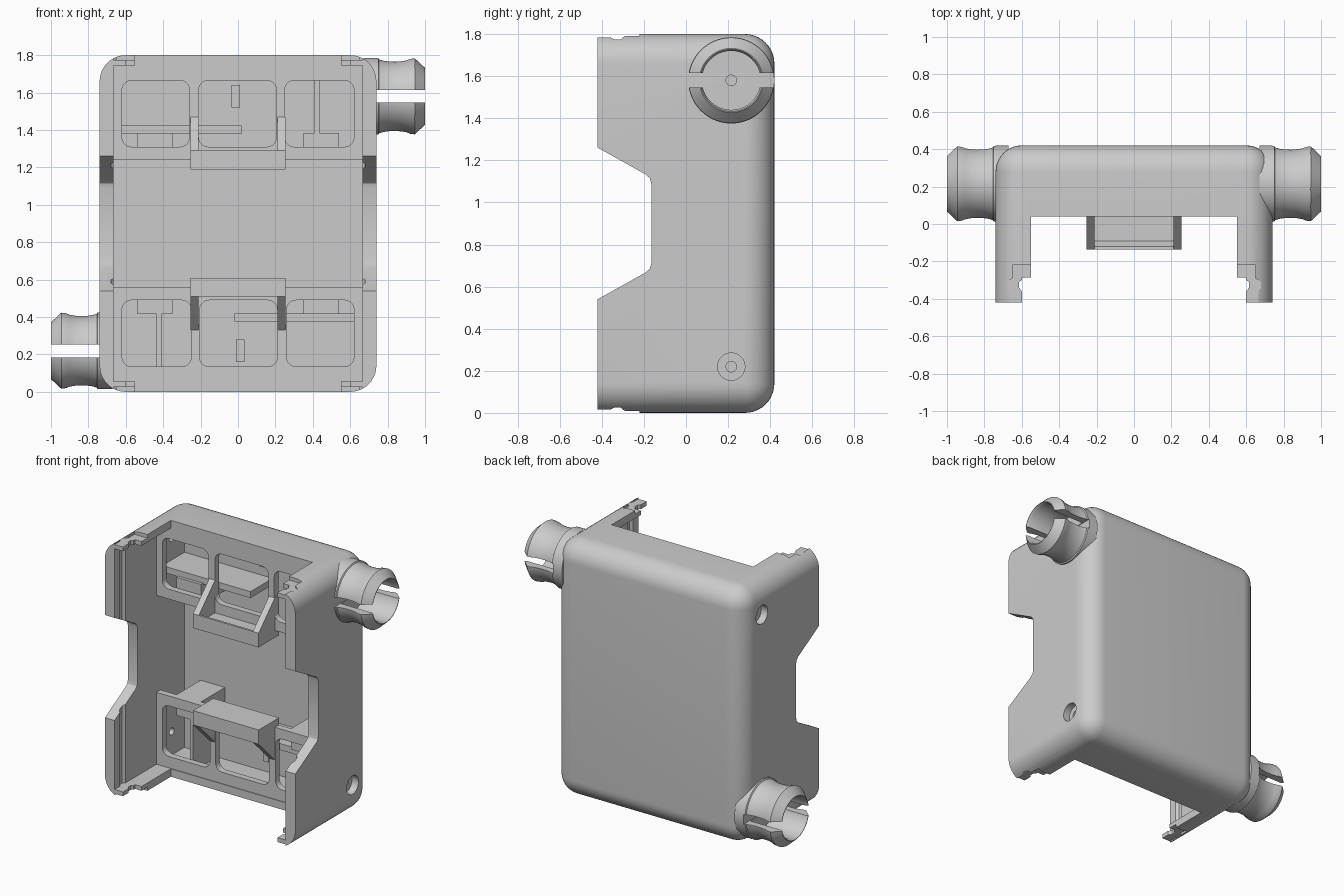
import bpy, bmesh, math
from mathutils import Matrix, Vector

if "Cube" in bpy.data.objects:
    bpy.data.objects.remove(bpy.data.objects["Cube"])

# Half-turn about the y direction through the middle of the box
TURN = Matrix.Translation((0, 0, .9)) @ Matrix.Rotation(math.pi, 4, 'Y') @ Matrix.Translation((0, 0, -.9))


def finish(name, bm):
    bmesh.ops.recalc_face_normals(bm, faces=bm.faces)
    me = bpy.data.meshes.new(name)
    bm.to_mesh(me)
    bm.free()
    ob = bpy.data.objects.new(name, me)
    bpy.context.collection.objects.link(ob)
    return ob


def prism(name, pts, axis, lo, hi):
    place = {'X': lambda a, b, t: (t, a, b),
             'Y': lambda a, b, t: (a, t, b),
             'Z': lambda a, b, t: (a, b, t)}[axis]
    bm = bmesh.new()
    face = bm.faces.new([bm.verts.new(place(a, b, lo)) for a, b in pts])
    ext = bmesh.ops.extrude_face_region(bm, geom=[face])
    move = Vector(place(0, 0, hi - lo))
    bmesh.ops.translate(bm, vec=move, verts=[g for g in ext['geom'] if isinstance(g, bmesh.types.BMVert)])
    return finish(name, bm)


def box(name, x0, x1, y0, y1, z0, z1):
    return prism(name, [(x0, y0), (x1, y0), (x1, y1), (x0, y1)], 'Z', z0, z1)


def lathe_x(name, prof, y, z, steps=64):
    bm = bmesh.new()
    vs = [bm.verts.new((x, y + r, z)) for x, r in prof]
    edges = [bm.edges.new(p) for p in zip(vs, vs[1:])]
    bmesh.ops.spin(bm, geom=vs + edges, cent=(0, y, z), axis=(1, 0, 0),
                   angle=2 * math.pi, steps=steps)
    bmesh.ops.remove_doubles(bm, verts=bm.verts, dist=1e-5)
    return finish(name, bm)


def rod(x0, x1, r, y, z):
    return lathe_x('hole_cutter', [(x0, 0), (x0, r), (x1, r), (x1, 0)], y, z, 32)


def turned(ob, name):
    new = ob.copy()
    new.data = ob.data.copy()
    new.name = name
    new.data.transform(TURN)
    bpy.context.collection.objects.link(new)
    return new


def cut(ob, cutter):
    mod = ob.modifiers.new('cut', 'BOOLEAN')
    mod.operation, mod.solver, mod.object = 'DIFFERENCE', 'EXACT', cutter
    bpy.context.view_layer.objects.active = ob
    bpy.ops.object.modifier_apply(modifier=mod.name)
    bpy.data.objects.remove(cutter)


def mirrored(pts):
    return pts + [(-x, y) for x, y in reversed(pts)]


def rounded_rect(x0, x1, z0, z1, r, n=5):
    pts = []
    for k, (cx, cz) in enumerate([(x1 - r, z1 - r), (x0 + r, z1 - r), (x0 + r, z0 + r), (x1 - r, z0 + r)]):
        for i in range(n + 1):
            a = (k + i / n) * math.pi / 2
            pts.append((cx + r * math.cos(a), cz + r * math.sin(a)))
    return pts


# Outer housing, rounded everywhere but the open front
bm = bmesh.new()
bmesh.ops.create_cube(bm, size=1, matrix=Matrix.Translation((0, 0, .9)) @ Matrix.Diagonal((1.48, .84, 1.8, 1)))
soft = [e for e in bm.edges if max(v.co.y for v in e.verts) > 0]
bmesh.ops.bevel(bm, geom=soft, offset=.14, segments=10, profile=.5, affect='EDGES')
housing = finish('housing', bm)

# Cavity with a shallow groove near the front of each side wall
cut(housing, prism('cavity_cutter', mirrored([(.665, -.5), (.665, -.36), (.68, -.345), (.68, -.315),
                                              (.665, -.30), (.665, .355)]), 'Z', .055, 1.745))

# Waist cut-out in the side walls
waist = [(-.5, .495), (-.19, .668), (-.172, .685), (-.165, .71)]
cut(housing, prism('waist_cutter', waist + [(y, 1.8 - z) for y, z in reversed(waist)], 'X', -1, 1))

# Notched end walls, lowered front edge, and cable holes, at both ends
for end in range(2):
    cutters = [
        prism('notch_cutter', mirrored([(.60, -.5), (.60, -.36), (.615, -.34), (.615, -.31), (.60, -.30),
                                        (.60, -.285), (.55, -.285), (.55, .04)]), 'Z', 1.6, 2),
        prism('step_cutter', mirrored([(.665, -.5), (.665, -.36), (.68, -.34), (.68, -.31), (.65, -.29),
                                       (.65, -.22)]), 'Z', 1.775, 2),
        rod(-1.2, 1.2, .025, .215, 1.58),
        rod(-1.2, -.69, .065, .215, 1.58)]
    for c in cutters:
        if end:
            c.data.transform(TURN)
        cut(housing, c)

# Split snap-in cable sleeve
sleeve = lathe_x('cable_sleeve', [
    (.67, 0), (.67, .205), (.75, .205), (.755, .197), (.78, .19), (.81, .186), (.84, .185), (.87, .187),
    (.90, .192), (.92, .2), (.945, .203), (1, .152), (1, .148), (.985, .14), (.745, .14), (.745, 0)], .215, 1.58)
cut(sleeve, box('slot_cutter', .74, 1.1, -.1, .6, 1.547, 1.615))
cut(sleeve, rod(.5, 1.2, .025, .215, 1.58))

# Windowed retaining panel
panel = box('window_panel', -.668, .668, .045, .09, 1.24, 1.748)
for x0, x1 in [(-.62, -.26), (-.21, .205), (.25, .62)]:
    cut(panel, prism('window_cutter', rounded_rect(x0, x1, 1.31, 1.665, .05), 'Y', -.1, .2))

# Snap clip: shelf with lip between two sloping cheeks
shelf = prism('clip_shelf', [(.09, 1.19), (-.135, 1.19), (-.135, 1.29), (-.12, 1.29), (-.09, 1.24), (.09, 1.24)],
              'X', -.215, .215)
cheek = [(.09, 1.19), (-.135, 1.19), (-.135, 1.29), (.046, 1.47), (.09, 1.47)]
cheeks = [prism('clip_cheek', cheek, 'X', x, x + .045) for x in (-.255, .21)]

# Ribs and blocks between the panel and the back wall
parts = [sleeve, panel, shelf] + cheeks + [
    box('long_rib', -.668, .02, .11, .36, 1.38, 1.425),
    box('upright_rib', .41, .435, .088, .36, 1.33, 1.748),
    box('small_rib', -.035, .01, .29, .36, 1.52, 1.64)]
for x in (-.54, .35):
    parts.append(box('support_block', x, x + .19, .088, .36, 1.24, 1.385))

# Same fittings at the other end, turned half way round
for p in list(parts):
    turned(p, 'lower_' + p.name.split('.')[0])

bpy.ops.object.select_all(action='DESELECT')
for ob in bpy.context.scene.objects:
    ob.select_set(True)
bpy.context.view_layer.objects.active = housing
bpy.ops.object.shade_smooth_by_angle(angle=math.radians(30))
